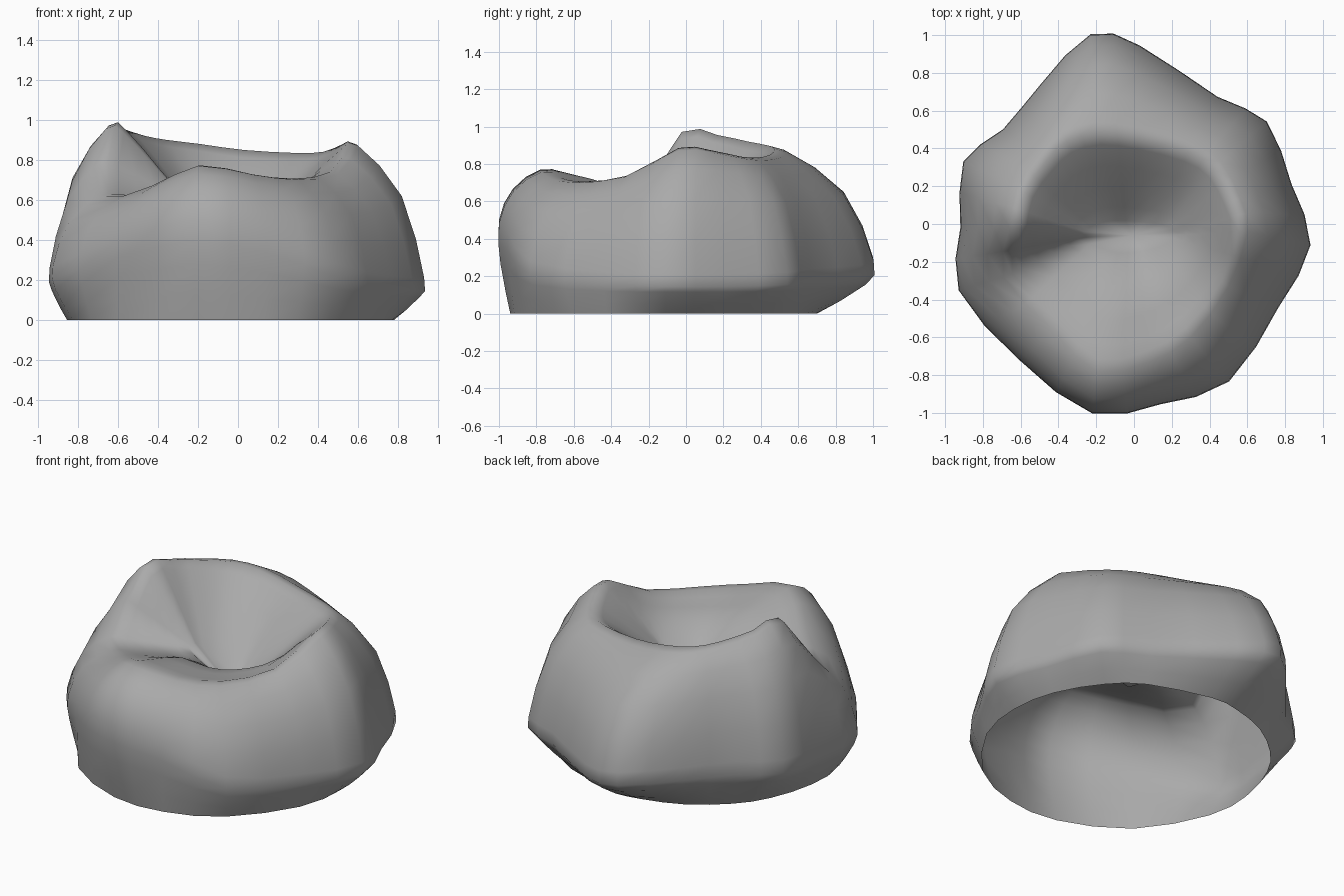
import bpy
import bmesh
from math import atan2, cos, sin
from mathutils import Vector

default_cube = bpy.data.objects.get("Cube")
if default_cube:
    bpy.data.objects.remove(default_cube, do_unlink=True)

# Widest line of the bag, counterclockwise from the front
BELLY = [(-.22, -1, .5), (.14, -.95, .43), (.5, -.83, .28), (.76, -.44, .22),
         (.93, -.11, .21), (.83, .21, .21), (.7, .54, .22), (.44, .67, .24),
         (.03, .94, .26), (-.23, 1, .3), (-.49, .74, .3), (-.69, .5, .3),
         (-.9, .33, .3), (-.915, -.02, .27), (-.925, -.35, .27), (-.6, -.72, .4)]

# Top ridge: front lip, right arm, backrest, left arm
CREST = [(-.2, -.78, .77), (.08, -.73, .725), (.3, -.6, .7), (.5, -.33, .73),
         (.6, -.04, .87), (.56, .14, .86), (.46, .33, .825), (.31, .43, .82),
         (.03, .51, .835), (-.2, .54, .865), (-.38, .49, .885), (-.5, .37, .905),
         (-.62, .19, .94), (-.66, -.02, .955), (-.69, -.28, .62), (-.43, -.56, .67)]

SEAT = Vector((-.01, -.06, .41))
BASE_CENTRE = Vector((-.035, -.12, 0))
BASE_RADIUS = .815


def blend(a, b, across, up):
    """Mix two points with separate horizontal and vertical factors."""
    point = a.lerp(b, across)
    point.z = a.z + (b.z - a.z) * up
    return point


def spline(p0, p1, p2, p3, t):
    """Point on a smooth curve between p1 and p2."""
    return .5 * (2 * p1 + (p2 - p0) * t
                 + (2 * p0 - 5 * p1 + 4 * p2 - p3) * t ** 2
                 + (3 * p1 - p0 - 3 * p2 + p3) * t ** 3)


def refine(points, closed):
    """Double the points along a smooth curve."""
    count = len(points)

    def pick(i):
        return points[i % count] if closed else points[max(0, min(i, count - 1))]

    result = []
    for i in range(count if closed else count - 1):
        result.append(points[i].copy())
        result.append(spline(pick(i - 1), pick(i), pick(i + 1), pick(i + 2), .5))
    if not closed:
        result.append(points[-1].copy())
    return result


def column(belly, crest):
    """Profile from the floor, over the ridge and down into the seat crease."""
    out = belly - BASE_CENTRE
    angle = atan2(out.y, out.x)
    base = BASE_CENTRE + BASE_RADIUS * Vector((cos(angle), sin(angle), 0))
    crease = SEAT + Vector((crest.x * .3, 0, abs(crest.x) * .25))
    inward = crest - crease
    inward.z = 0
    front = max(0, -inward.normalized().y)
    drop = .55 - front * (.28 + crest.x * .2)
    return [base,
            blend(base, belly, .86, .55),
            belly,
            blend(belly, crest, .34, .62),
            crest,
            blend(crest, crease, .2, .06),
            blend(crest, crease, .58, drop),
            blend(crest, crease, .87, .92 - .18 * front)]


# Smooth the profiles around the bag, then along their length
columns = [column(Vector(b), Vector(c)) for b, c in zip(BELLY, CREST)]
rings = [refine(list(ring), True) for ring in zip(*columns)]
columns = [refine(list(profile), False) for profile in zip(*rings)]

# Skin the bag, leaving the underside open
bm = bmesh.new()
grid = [[bm.verts.new(p) for p in profile] for profile in columns]
seat_centre = bm.verts.new(SEAT)
for i, here in enumerate(grid):
    following = grid[(i + 1) % len(grid)]
    for k in range(len(here) - 1):
        bm.faces.new((here[k], following[k], following[k + 1], here[k + 1]))
    bm.faces.new((here[-1], following[-1], seat_centre))
for face in bm.faces:
    face.smooth = True

mesh = bpy.data.meshes.new("beanbag_seat")
bm.to_mesh(mesh)
bm.free()
beanbag = bpy.data.objects.new("beanbag_seat", mesh)
bpy.context.collection.objects.link(beanbag)

# Plain grey fabric
fabric = bpy.data.materials.new("grey_fabric")
fabric.use_nodes = True
colour = (.4, .4, .4, 1)
fabric.diffuse_color = colour
fabric.node_tree.nodes["Principled BSDF"].inputs["Base Color"].default_value = colour
mesh.materials.append(fabric)
